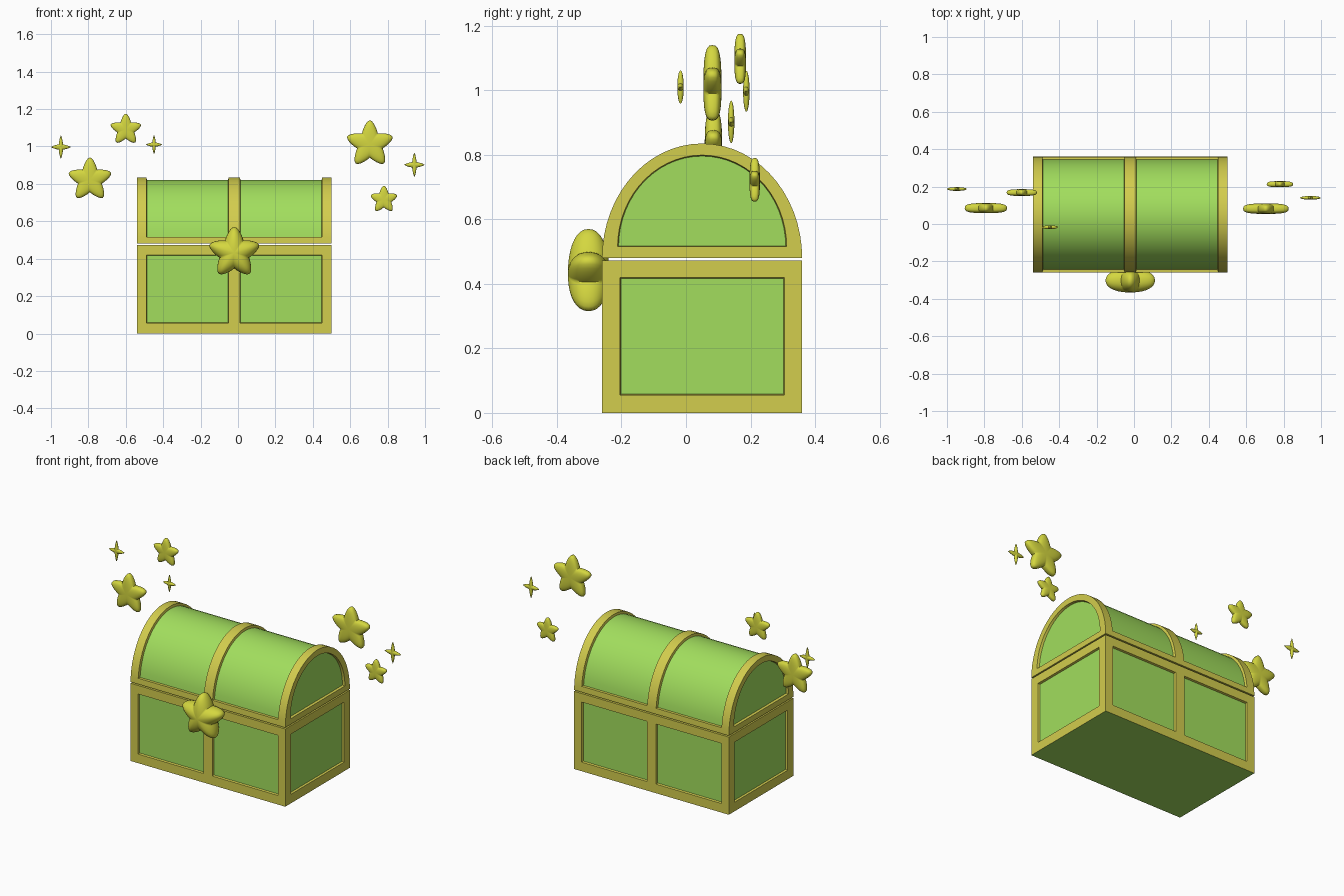
import bpy, bmesh, math
from mathutils import Vector

if "Cube" in bpy.data.objects:
    bpy.data.objects.remove(bpy.data.objects["Cube"])


def material(name, rgb):
    m = bpy.data.materials.new(name)
    m.diffuse_color = (*rgb, 1)
    m.use_nodes = True
    m.node_tree.nodes["Principled BSDF"].inputs["Base Color"].default_value = m.diffuse_color
    return m


GREEN = material("panel green", (0.36, 0.73, 0.11))
GOLD = material("trim gold", (0.65, 0.61, 0.075))
STAR = material("star yellow", (0.66, 0.68, 0.05))

X0, X1, Y0, Y1 = -0.54, 0.50, -0.26, 0.36
XS = [X0, -0.49, -0.05, 0.01, 0.45, X1]      # trim lines along the length
YS = [Y0, -0.205, 0.305, Y1]                 # trim lines along the depth
YC = (Y0 + Y1) / 2


def finish(bm, name, mats, angle=30):
    me = bpy.data.meshes.new(name)
    bm.to_mesh(me)
    bm.free()
    for m in mats:
        me.materials.append(m)
    ob = bpy.data.objects.new(name, me)
    bpy.context.collection.objects.link(ob)
    bpy.ops.object.select_all(action='DESELECT')
    ob.select_set(True)
    bpy.context.view_layer.objects.active = ob
    bpy.ops.object.shade_smooth_by_angle(angle=math.radians(angle))
    return ob


def grid(bm, us, vs, point, is_panel):
    """Surface over us x vs; returns the faces that become recessed panels."""
    rows = [[bm.verts.new(point(u, v)) for u in us] for v in vs]
    panels = []
    for j in range(len(vs) - 1):
        for i in range(len(us) - 1):
            f = bm.faces.new((rows[j][i], rows[j][i + 1], rows[j + 1][i + 1], rows[j + 1][i]))
            if is_panel(i, j):
                panels.append(f)
    return panels


def recess(bm, panels, depth):
    """Weld the shell, then sink the panels and colour them green (slot 1)."""
    bmesh.ops.remove_doubles(bm, verts=bm.verts[:], dist=1e-5)
    bmesh.ops.recalc_face_normals(bm, faces=bm.faces[:])
    bmesh.ops.inset_region(bm, faces=panels, thickness=0.003, depth=-depth,
                           use_boundary=True, use_even_offset=True)
    for f in panels:
        f.material_index = 1


# Chest body: framed walls with sunken panels and a green underside
bm = bmesh.new()
zs = [0, 0.055, 0.42, 0.472]
odd = lambda i, j: i % 2 == 1 and j == 1
panels = []
for y in (Y0, Y1):
    panels += grid(bm, XS, zs, lambda u, v: (u, y, v), odd)
for x in (X0, X1):
    panels += grid(bm, YS, zs, lambda u, v: (x, u, v), odd)
never = lambda i, j: False
grid(bm, XS, YS, lambda u, v: (u, v, zs[-1]), never)
grid(bm, XS, YS, lambda u, v: (u, v, 0), never)
recess(bm, panels, 0.012)
for f in bm.faces:
    if f.calc_center_median().z < 0.001:
        f.material_index = 1
finish(bm, "chest_body", [GOLD, GREEN])

# Lid: half-elliptical barrel with trim bands and framed end panels
bm = bmesh.new()
ZL, HL = 0.48, 0.355
t0 = math.asin(0.035 / HL)
N = 28
ts = [0] + [t0 + (math.pi - 2 * t0) * k / N for k in range(N + 1)] + [math.pi]


def arch(t, half, height, z):
    return YC - half * math.cos(t), z + height * math.sin(t)


panels = grid(bm, XS, ts, lambda u, t: (u, *arch(t, 0.31, HL, ZL)),
              lambda i, j: i % 2 == 1 and 0 < j < len(ts) - 2)
for x in (X0, X1):
    outer = [bm.verts.new((x, *arch(t, 0.31, HL, ZL))) for t in ts]
    inner = [bm.verts.new((x, *arch(t, 0.262, 0.284, 0.515))) for t in ts]
    n = len(ts)
    for k in range(n):
        m = (k + 1) % n
        bm.faces.new((outer[k], outer[m], inner[m], inner[k]))
    panels.append(bm.faces.new(inner))
grid(bm, XS, [Y0, Y1], lambda u, v: (u, v, ZL), never)
recess(bm, panels, 0.014)
finish(bm, "chest_lid", [GOLD, GREEN])


def star(name, center, radius, half_depth, arms=5, valley=0.56, tip=0.25,
         puff=3, stretch=1.0, tilt=0.0):
    """Cushion-shaped star facing the front, built from scaled outline rings."""
    bm = bmesh.new()
    per, rings = 14, 9
    count = arms * per
    outline = []
    for k in range(count):
        u = abs((k % per) / per * 2 - 1)      # 1 at a tip, 0 at a valley
        u = 1 - u
        w = (math.hypot(u, tip) - tip) / (math.hypot(1, tip) - tip)
        r = radius / (1 + (1 / valley - 1) * w)
        a = 2 * math.pi * k / count + math.radians(tilt)
        outline.append((r * math.sin(a), r * math.cos(a) * stretch))
    c = Vector(center)
    prev = None
    for q in range(-rings + 1, rings):
        ang = q / rings * math.pi / 2
        s = math.cos(ang)
        h = half_depth * (1 - s ** puff) ** (1 / puff) * (1 if q > 0 else -1)
        ring = [bm.verts.new(c + Vector((x * s, h, z * s))) for x, z in outline]
        if prev:
            for k in range(count):
                m = (k + 1) % count
                bm.faces.new((prev[k], prev[m], ring[m], ring[k]))
        else:
            first = ring
        prev = ring
    for ring, side in ((first, -1), (prev, 1)):
        pole = bm.verts.new(c + Vector((0, side * half_depth, 0)))
        for k in range(count):
            bm.faces.new((ring[k], ring[(k + 1) % count], pole))
    bmesh.ops.recalc_face_normals(bm, faces=bm.faces[:])
    finish(bm, name, [STAR], 60)


# Star clasp on the front of the chest
star("star_clasp", (-0.02, -0.302, 0.431), 0.139, 0.064, valley=0.6, puff=2.2)

# Floating five-pointed stars
for k, (pos, r, d) in enumerate([
        ((-0.792, 0.085, 0.822), 0.119, 0.027),
        ((-0.60, 0.168, 1.09), 0.085, 0.018),
        ((0.705, 0.082, 1.012), 0.128, 0.028),
        ((0.78, 0.213, 0.716), 0.074, 0.016)]):
    star(f"floating_star_{k + 1}", pos, r, d)

# Floating four-pointed sparkles
for k, (pos, r) in enumerate([
        ((-0.947, 0.187, 0.997), 0.053),
        ((-0.449, -0.017, 1.01), 0.043),
        ((0.943, 0.14, 0.902), 0.055)]):
    star(f"sparkle_{k + 1}", pos, r, 0.01, arms=4, valley=0.3, tip=0.06, puff=2, stretch=1.2)
